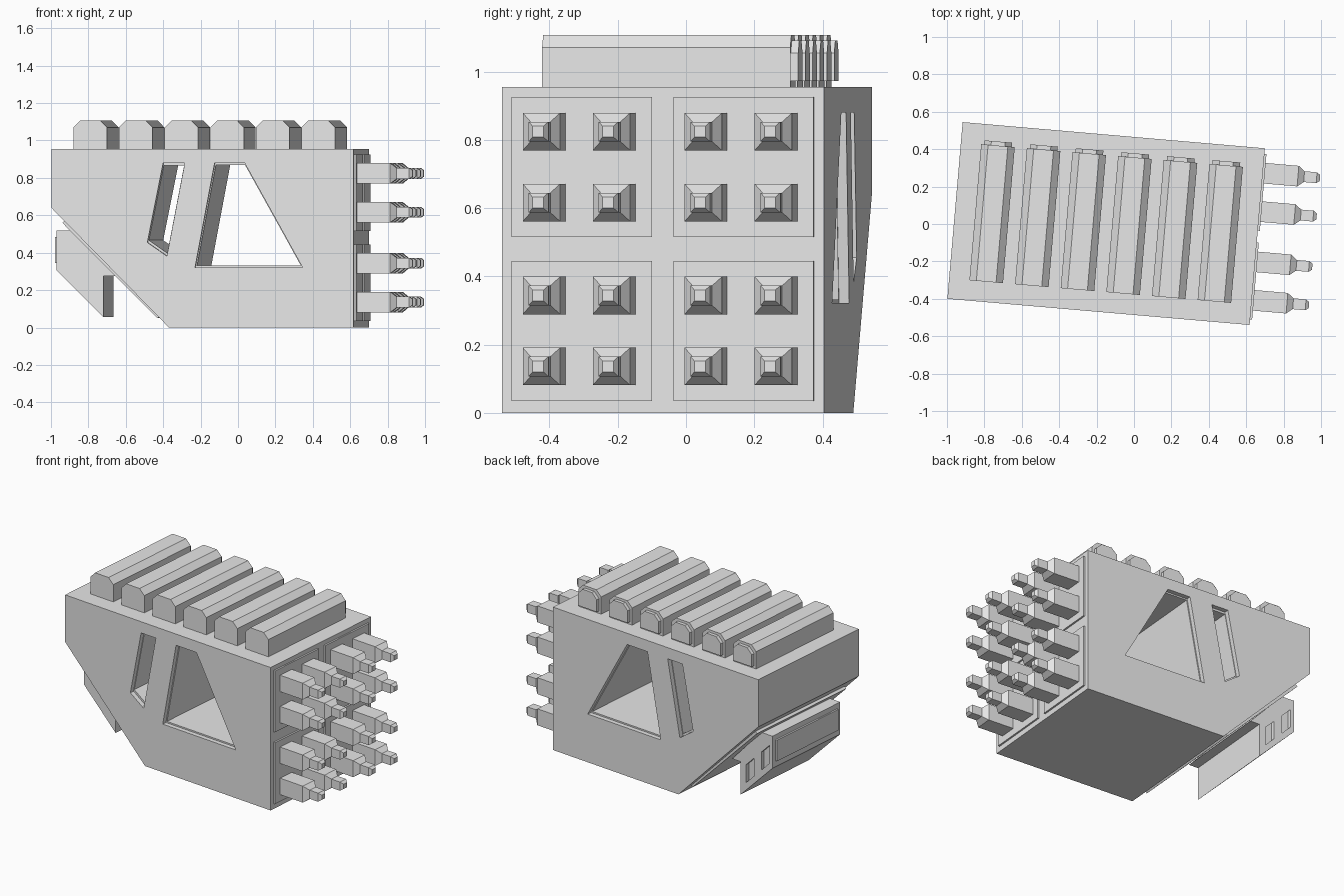
import bpy, bmesh, math
from mathutils import Matrix, Vector

cube = bpy.data.objects.get("Cube")
if cube:
    bpy.data.objects.remove(cube, do_unlink=True)

# One flat grey for the whole model
grey = bpy.data.materials.new("light_grey")
grey.use_nodes = True
grey.diffuse_color = (0.8, 0.8, 0.8, 1)
grey.node_tree.nodes["Principled BSDF"].inputs["Base Color"].default_value = (0.8, 0.8, 0.8, 1)

# The model is turned slightly about the vertical axis
FRAME = Matrix.Translation((-0.149, 0.0025, 0)) @ Matrix.Rotation(math.radians(-4.95), 4, "Z")


def loft(name, sections):
    """Closed solid through a list of matching cross-sections."""
    bm = bmesh.new()
    rings = [[bm.verts.new(p) for p in s] for s in sections]
    n = len(rings[0])
    bm.faces.new(rings[0])
    bm.faces.new(rings[-1])
    for a, b in zip(rings, rings[1:]):
        for i in range(n):
            j = (i + 1) % n
            bm.faces.new((a[i], a[j], b[j], b[i]))
    bmesh.ops.recalc_face_normals(bm, faces=bm.faces)
    mesh = bpy.data.meshes.new(name)
    bm.to_mesh(mesh)
    bm.free()
    mesh.materials.append(grey)
    obj = bpy.data.objects.new(name, mesh)
    bpy.context.collection.objects.link(obj)
    obj.matrix_world = FRAME
    return obj


def prism(name, profile, y0, y1):
    """Extrude an x-z profile along y."""
    return loft(name, [[(x, y, z) for x, z in profile] for y in (y0, y1)])


def rod(name, y, z, stations):
    """Square rod along x; stations are (x, half width, half height)."""
    corners = ((-1, -1), (1, -1), (1, 1), (-1, 1))
    return loft(name, [[(x, y + a * w, z + b * h) for a, b in corners] for x, w, h in stations])


def shrink(profile, factor):
    """Scale a profile towards its centre."""
    mid = sum((Vector(p) for p in profile), Vector((0, 0))) / len(profile)
    return [tuple(mid + (Vector(p) - mid) * factor) for p in profile]


def cut(target, cutter):
    """Subtract a cutter and discard it."""
    bpy.context.view_layer.update()
    mod = target.modifiers.new("cut", "BOOLEAN")
    mod.operation, mod.solver, mod.object = "DIFFERENCE", "EXACT", cutter
    bpy.context.view_layer.objects.active = target
    bpy.ops.object.modifier_apply(modifier=mod.name)
    bpy.data.objects.remove(cutter, do_unlink=True)


# Main body with a sloped lower left corner
HALF = 0.474
body = prism("body", [(-0.811, 0.955), (-0.811, 0.64), (-0.18, 0), (0.811, 0), (0.811, 0.955)], -HALF, HALF)

# Two stepped openings running right through the body
window = [(0.065, 0.88), (0.226, 0.88), (0.537, 0.322), (-0.04, 0.322)]
slot = [(-0.211, 0.88), (-0.095, 0.88), (-0.191, 0.382), (-0.296, 0.455)]
for opening, factor in ((window, 0.965), (slot, 0.94)):
    cut(body, prism("cutter", shrink(opening, factor), -0.6, 0.6))
    for side in (-1, 1):
        cut(body, prism("cutter", opening, side * (HALF - 0.03), side * 0.6))

# Six chamfered ribs on the roof, each with a raised back cap
for i in range(6):
    x = -0.702 + 0.2449 * i
    for name, m, y0, y1 in (("roof_rib", 0, -0.365, 0.365), ("rib_back_cap", 0.016, 0.36, 0.387)):
        a, b, top, c = x + m, x + 0.18 - m, 1.107 - m, 0.037
        base = 0.95 if m == 0 else 0.972
        prism(name, [(a, base), (a, top - c), (a + c, top), (b - c, top), (b, top - c), (b, base)], y0, y1)

# Four raised panels on the right end, each holding four stepped pegs
for py in (-0.238, 0.238):
    for pz in (0.24, 0.72):
        rod("end_panel", py, pz, [(0.8, 0.206, 0.205), (0.822, 0.206, 0.205)])
        for dy in (-0.103, 0.103):
            for dz in (-0.104, 0.104):
                sizes = ((0.8, 0.055), (1.0, 0.055), (1.033, 0.029), (1.1, 0.029), (1.118, 0.016))
                rod("peg", py + dy, pz + dz, [(x, w, w) for x, w in sizes])

# Thin mounting plate along the sloped corner
prism("mounting_plate", [(-0.735, 0.578), (-0.757, 0.56), (-0.247, 0.05), (-0.228, 0.068)], -0.42, 0.42)

# Slanted block hanging under the plate
block = prism("lower_block", [(-0.797, 0.52), (-0.71, 0.52), (-0.48, 0.275), (-0.546, 0.275),
                              (-0.546, 0.055), (-0.797, 0.305)], -0.315, 0.325)

# Two slanted recesses in the back of the block
for x in (-0.773, -0.652):
    low = 0.305 - (x + 0.797) + 0.05
    w = 0.062
    cut(block, prism("cutter", [(x, low), (x + w, low - w), (x + w, low - w + 0.12), (x, low + 0.12)], 0.3, 0.4))

# Raised panel on the outer side of the block
rod("block_panel", 0.005, 0.415, [(-0.78, 0.29, 0.07), (-0.808, 0.29, 0.07)])
